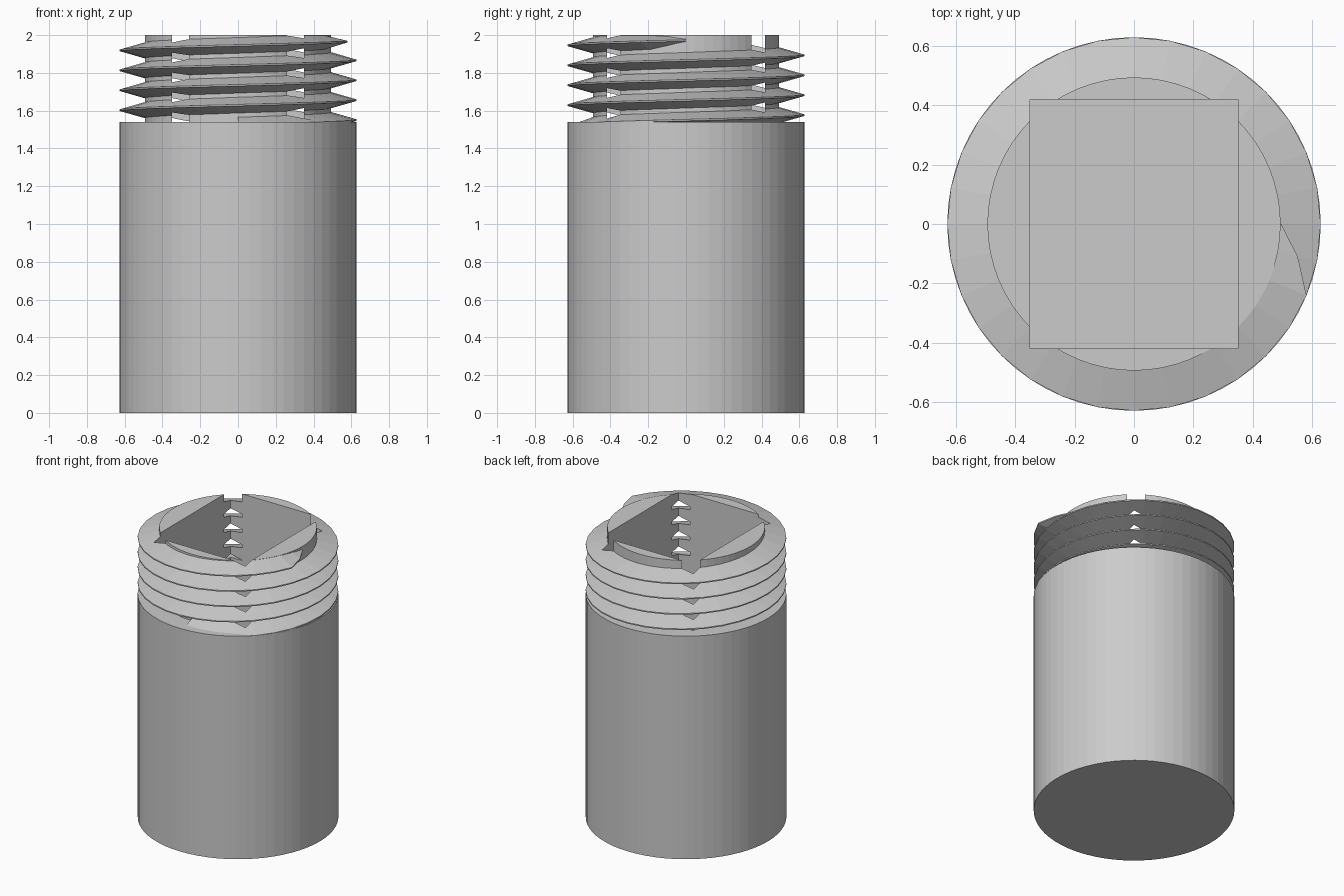
import bpy, bmesh, math

cube = bpy.data.objects.get("Cube")
if cube:
    bpy.data.objects.remove(cube, do_unlink=True)

OUTER, NECK = 0.628, 0.493
SHOULDER, TOP = 1.54, 2.0
PITCH, STEPS = 0.1055, 32

grey = bpy.data.materials.new("light grey")
grey.use_nodes = True
colour = (0.6, 0.6, 0.6, 1)
grey.diffuse_color = colour
grey.node_tree.nodes["Principled BSDF"].inputs["Base Color"].default_value = colour


def add_object(name, bm):
    bmesh.ops.recalc_face_normals(bm, faces=bm.faces)
    mesh = bpy.data.meshes.new(name)
    bm.to_mesh(mesh)
    bm.free()
    mesh.materials.append(grey)
    obj = bpy.data.objects.new(name, mesh)
    bpy.context.collection.objects.link(obj)
    return obj


def skin(bm, rings, closed):
    """Join successive rings of vertices with quads and cap both ends."""
    for a, b in zip(rings, rings[1:]):
        for i in range(len(a)):
            j = (i + 1) % len(a)
            bm.faces.new((a[i], a[j], b[j], b[i]))
    if closed:
        bm.faces.new(rings[0])
        bm.faces.new(rings[-1])


# Container: wide body stepping in to a narrow neck
bm = bmesh.new()
rings = []
SIDES = 2 * STEPS
for r, z in ((OUTER, 0), (OUTER, SHOULDER), (NECK, SHOULDER), (NECK, TOP)):
    rings.append([bm.verts.new((r * math.cos(math.tau * i / SIDES),
                                r * math.sin(math.tau * i / SIDES), z))
                  for i in range(SIDES)])
skin(bm, rings, True)
container = add_object("container", bm)

# Screw thread: right-handed helix ending level with the +x side, tapered at the end
bm = bmesh.new()
rings = []
first, last = -STEPS // 4, 4 * STEPS
for k in range(first, last + 1):
    angle = math.tau * k / STEPS
    z = SHOULDER + 0.01 + PITCH * k / STEPS
    fade = min(1, (last - k) / 2)
    tip = NECK + 0.002 + (OUTER - NECK - 0.002) * fade
    if z < SHOULDER - 0.005:
        tip = OUTER - 0.03
    root = 0.006 + 0.036 * fade
    section = ((NECK - 0.02, -root), (NECK, -root), (tip, -0.004),
               (tip, 0.004), (NECK, root), (NECK - 0.02, root))
    rings.append([bm.verts.new((r * math.cos(angle), r * math.sin(angle),
                                min(z + h, TOP - 0.001)))
                  for r, h in section])
skin(bm, rings, True)
thread = add_object("screw_thread", bm)

# Rectangular pocket that breaks through the neck at its four corners
bm = bmesh.new()
bmesh.ops.create_cube(bm, size=1)
bmesh.ops.scale(bm, vec=(0.7, 0.836, 2), verts=bm.verts)
bmesh.ops.translate(bm, vec=(0, 0, 1.1), verts=bm.verts)
pocket = add_object("pocket_cutter", bm)
pocket.hide_render = True
pocket.hide_viewport = True
pocket.display_type = 'WIRE'

for obj in (container, thread):
    cut = obj.modifiers.new("pocket", 'BOOLEAN')
    cut.operation = 'DIFFERENCE'
    cut.solver = 'EXACT'
    cut.object = pocket
